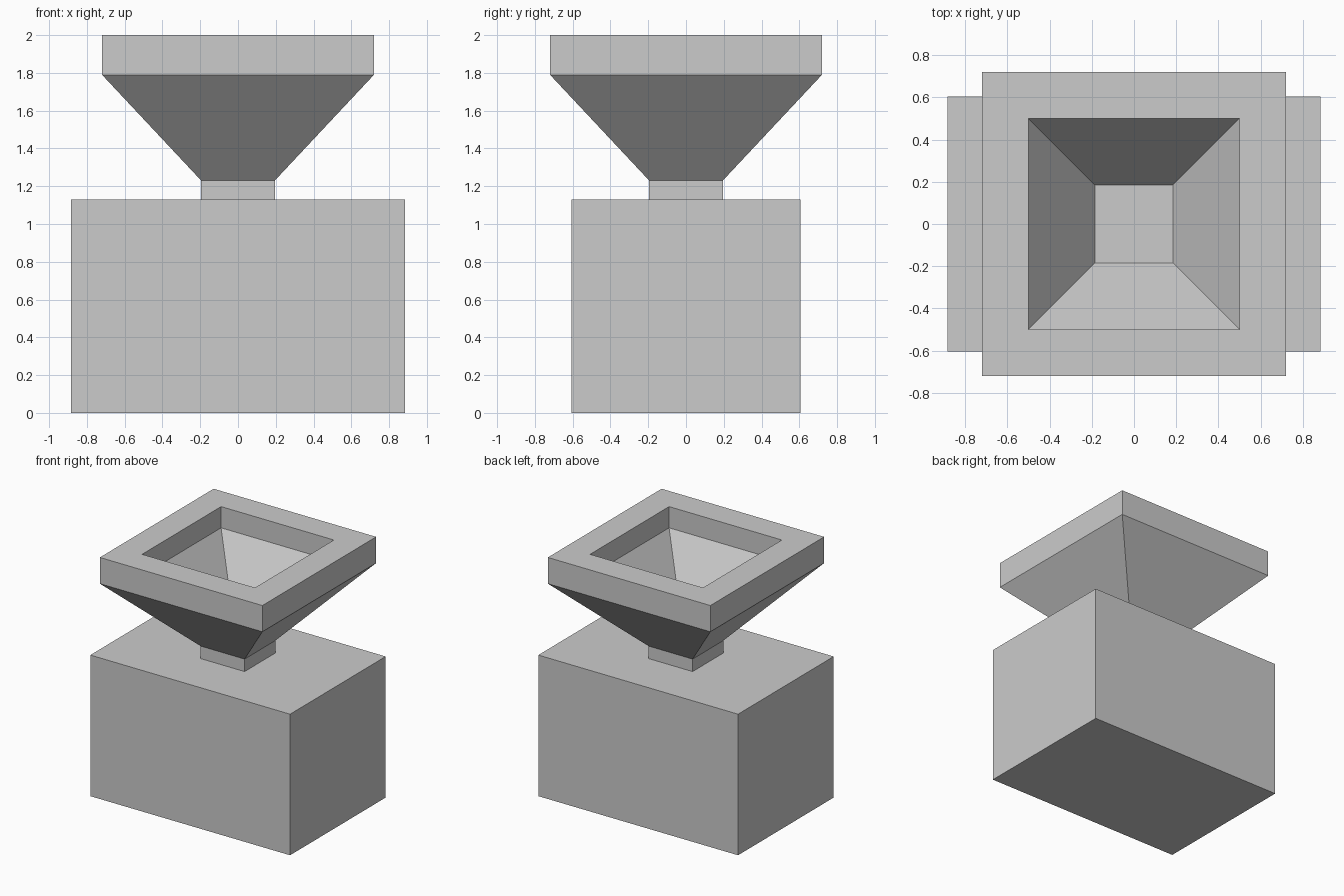
import bpy, bmesh

if "Cube" in bpy.data.objects:
    bpy.data.objects.remove(bpy.data.objects["Cube"])


def square_loft(name, rings, aspect=1.0):
    """Closed solid through stacked rectangular rings of (half width, z)."""
    bm = bmesh.new()
    loops = []
    for r, z in rings:
        loops.append([bm.verts.new((sx * r, sy * r * aspect, z))
                      for sx, sy in ((-1, -1), (1, -1), (1, 1), (-1, 1))])
    for a, b in zip(loops, loops[1:]):
        for i in range(4):
            j = (i + 1) % 4
            bm.faces.new((a[i], a[j], b[j], b[i]))
    bm.faces.new(loops[0][::-1])
    bm.faces.new(loops[-1])
    bmesh.ops.recalc_face_normals(bm, faces=bm.faces[:])
    mesh = bpy.data.meshes.new(name)
    bm.to_mesh(mesh)
    bm.free()
    obj = bpy.data.objects.new(name, mesh)
    bpy.context.collection.objects.link(obj)
    return obj


# Machine body
square_loft("base_box", [(0.885, 0), (0.885, 1.13)], aspect=0.605 / 0.885)

# Hopper: neck, outer slope, rim, then the inner wall and slope down to its floor
square_loft("hopper", [
    (0.195, 1.13), (0.195, 1.23),
    (0.72, 1.79), (0.72, 2.0),
    (0.5, 2.0), (0.5, 1.83),
    (0.186, 1.395),
])
